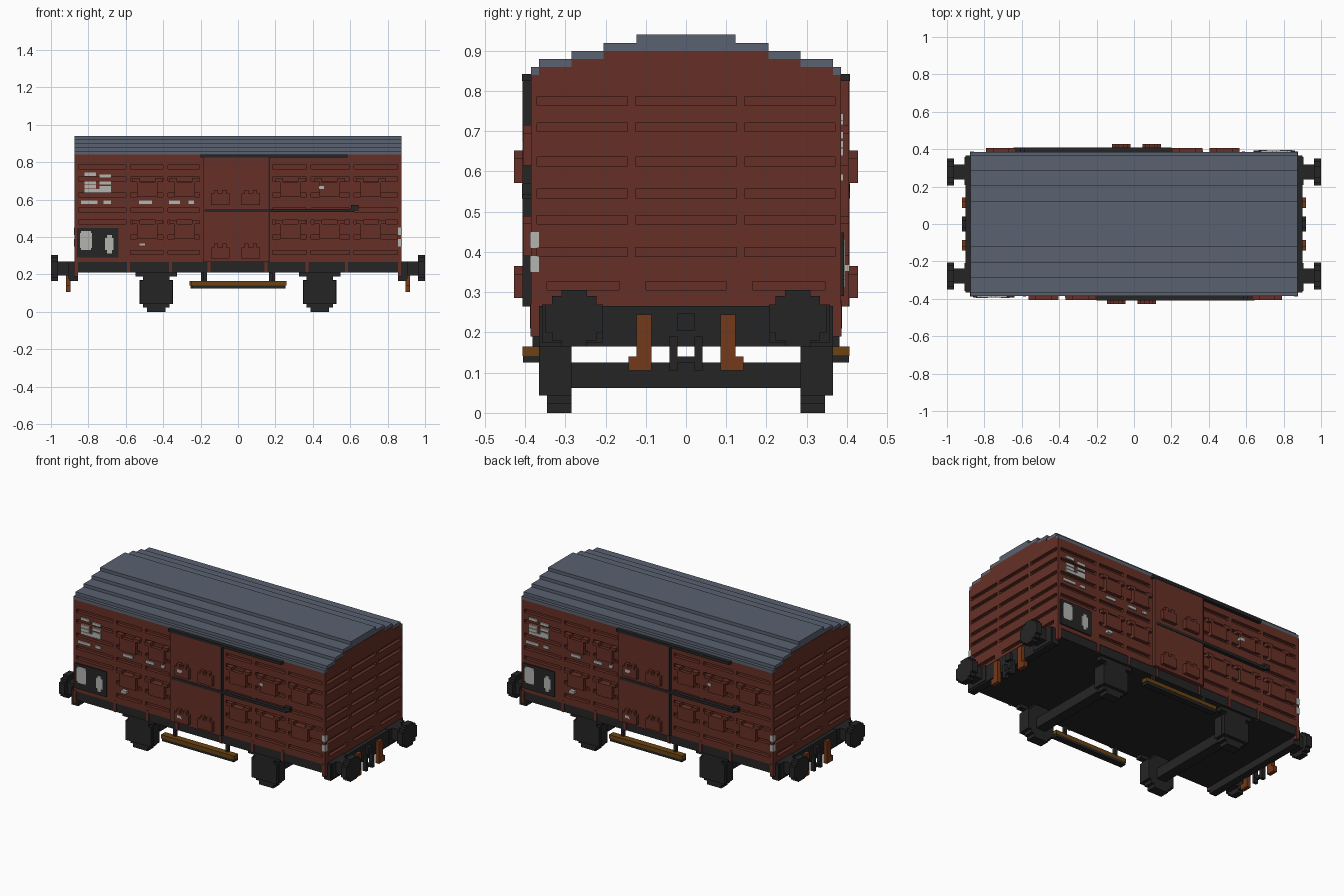
import bpy, bmesh
from mathutils import Vector

cube = bpy.data.objects.get("Cube")
if cube:
    bpy.data.objects.remove(cube)


def material(name, *srgb):
    m = bpy.data.materials.new(name)
    lin = [((c / 255 + 0.055) / 1.055) ** 2.4 for c in srgb]
    m.diffuse_color = (*lin, 1)
    m.use_nodes = True
    shader = m.node_tree.nodes["Principled BSDF"]
    shader.inputs["Base Color"].default_value = (*lin, 1)
    shader.inputs["Roughness"].default_value = 0.9
    return m


rust = material("rust_red", 102, 48, 38)
black = material("soft_black", 37, 37, 37)
slate = material("slate_grey", 90, 98, 112)
white = material("marking_white", 180, 180, 176)
wood = material("wood_brown", 108, 68, 18)
copper = material("hose_orange", 116, 56, 26)

ONCE = [(1, 1)]
TURN = [(1, 1), (-1, -1)]
QUAD = [(1, 1), (-1, -1), (1, -1), (-1, 1)]


def part(name, mat, boxes, copies=TURN):
    """One object from boxes (x0, x1, y0, y1, z0, z1), repeated by x/y signs."""
    bm = bmesh.new()
    for sx, sy in copies:
        for x0, x1, y0, y1, z0, z1 in boxes:
            made = bmesh.ops.create_cube(bm, size=1)["verts"]
            mid = Vector((sx * (x0 + x1) / 2, sy * (y0 + y1) / 2, (z0 + z1) / 2))
            size = Vector((x1 - x0, y1 - y0, z1 - z0))
            for v in made:
                v.co = v.co * size + mid
    mesh = bpy.data.meshes.new(name)
    bm.to_mesh(mesh)
    bm.free()
    mesh.materials.append(mat)
    ob = bpy.data.objects.new(name, mesh)
    bpy.context.collection.objects.link(ob)
    return ob


def extrude_x(name, mat, half, length):
    """Mirror a half profile of (y, z) points and extrude it along x."""
    outline = half + [(-y, z) for y, z in reversed(half)]
    bm = bmesh.new()
    face = bm.faces.new([bm.verts.new((-length, y, z)) for y, z in outline])
    out = bmesh.ops.extrude_face_region(bm, geom=[face])["geom"]
    for v in out:
        if isinstance(v, bmesh.types.BMVert):
            v.co.x = length
    bmesh.ops.recalc_face_normals(bm, faces=bm.faces)
    mesh = bpy.data.meshes.new(name)
    bm.to_mesh(mesh)
    bm.free()
    mesh.materials.append(mat)
    ob = bpy.data.objects.new(name, mesh)
    bpy.context.collection.objects.link(ob)
    return ob


L, W, V = 0.875, 0.385, 0.02     # body half length, half width, step size

# Body with a stepped top
steps = [(W, 0.84), (0.365, 0.86), (0.285, 0.88), (0.205, 0.9)]
profile = [(W, 0.265)]
for i, (y, z) in enumerate(steps):
    if i:
        profile.append((y, steps[i - 1][1]))
    profile.append((y, z))
body = extrude_x("body", rust, profile, L)

# Recessed plank gaps on ends and sides
rows = [0.775, 0.71, 0.625, 0.545, 0.48, 0.4]
slots = []
for z in rows:
    for y0, y1 in [(-0.37, -0.145), (-0.125, 0.125), (0.145, 0.37)]:
        slots.append((L - V, L + V, y0, y1, z - 0.011, z + 0.011))
for y0, y1 in [(-0.345, -0.165), (-0.1, 0.1), (0.165, 0.345)]:
    slots.append((L - V, L + V, y0, y1, 0.305, 0.327))
panels = [(-0.852, -0.6), (-0.575, -0.4), (-0.375, -0.205),
          (0.185, 0.365), (0.39, 0.595), (0.62, 0.852)]
for z in rows + [0.318]:
    for x0, x1 in panels:
        if x0 < -0.8 and z < 0.45:
            continue
        slots.append((x0, x1, -W - V, -W + V, z - 0.011, z + 0.011))
cutter = part("plank_gap_cutter", rust, slots)
cutter.hide_render = True
cutter.hide_viewport = True
cut = body.modifiers.new("plank_gaps", "BOOLEAN")
cut.operation = "DIFFERENCE"
cut.solver = "EXACT"
cut.object = cutter

# Stepped roof
part("roof", slate,
     [(-L + 0.002, L - 0.002, -y, y, z, z + V) for y, z in steps]
     + [(-L + 0.002, L - 0.002, -0.123, 0.123, 0.91, 0.94)], ONCE)

# Side brackets bridging the planks
brackets = []
for cx in (-0.485, -0.285, 0.28, 0.49, 0.71):
    for z in (0.625, 0.4):
        brackets.append((cx - 0.055, cx + 0.055, -W - V, -W + V, z - 0.01, z + 0.07))
        for s in (-1, 1):
            x = cx + s * 0.06
            brackets.append((x - V, x + V, -W - V, -W + V, z + 0.07, z + 0.09))
part("side_brackets", rust, brackets)

# Sliding doors, their handles and rails
part("sliding_door", rust, [(-0.188, 0.165, -W - V, -W + V, 0.265, 0.825)])
bumps = []
for cx in (-0.095, 0.068):
    for z in (0.572, 0.285):
        bumps.append((cx - 0.05, cx + 0.05, -0.427, -W, z, z + 0.06))
        for s in (-1, 1):
            x = cx + s * 0.022
            bumps.append((x - 0.011, x + 0.011, -0.427, -W, z + 0.06, z + 0.08))
part("door_bumps", rust, bumps)
part("door_seam", black, [(0.163, 0.169, -0.407, -W, 0.265, 0.825)])
part("door_rails", black, [(-0.2, 0.585, -0.408, -W, 0.825, 0.842),
                           (-0.178, 0.62, -0.408, -W, 0.533, 0.55),
                           (0.605, 0.645, -0.408, -W, 0.543, 0.57)])

# Notice board and white markings
part("notice_board", black, [(-0.86, -0.64, -W - 0.008, -W, 0.29, 0.448)])
part("notice_papers", white, [(-0.84, -0.785, -0.395, -W, 0.33, 0.432),
                              (-0.845, -0.78, -0.395, -W, 0.34, 0.422),
                              (-0.71, -0.665, -0.395, -W, 0.33, 0.395),
                              (-0.7, -0.675, -0.395, -W, 0.312, 0.41)])


def mark(x, z, w, depth, h=0.018):
    return (x, x + w, -depth - 0.002, -W, z - h / 2, z + h / 2)


flat, proud, door = W + 0.005, W + V, W + 2 * V
marks = [mark(-0.82, z, 0.06, flat) for z in (0.735, 0.69, 0.668)]
marks += [mark(-0.74, z, 0.06, flat) for z in (0.725, 0.69, 0.665)]
marks += [mark(-0.82, 0.648, 0.14, flat), mark(-0.84, 0.585, 0.09, flat),
          mark(-0.72, 0.585, 0.04, flat), mark(-0.53, 0.585, 0.07, flat),
          mark(-0.37, 0.585, 0.06, flat), mark(-0.265, 0.585, 0.03, flat),
          mark(0.43, 0.665, 0.03, proud), mark(-0.53, 0.36, 0.035, proud),
          mark(-0.125, 0.608, 0.035, door), mark(-0.125, 0.32, 0.04, door)]
part("white_markings", white, marks)
part("corner_markings", white,
     [(L - V, L + 0.003, -W - 0.003, -W + V, z - V, z + V) for z in (0.43, 0.37)])

# Chassis, end beams and small posts
part("underframe", black, [(-L, L, -W + 0.003, W - 0.003, 0.21, 0.268)], ONCE)
part("end_beam", black, [(L - V, 0.9, -0.365, 0.365, 0.165, 0.266)])
part("frame_posts", rust,
     [(x - 0.008, x + 0.008, -W - 0.003, -W + V, 0.21, 0.28)
      for x in (-0.585, -0.36, -0.155, 0.15, 0.37, 0.58)])
part("corner_posts", rust, [(L - V, L + 0.002, W - V, W + 0.002, 0.19, 0.27)], QUAD)

# Buffers with stepped round heads
c, z = 0.278, 0.235
part("buffers", black,
     [(L, 0.97, c - 0.04, c + 0.04, z - 0.04, z + 0.035),
      (L, 0.905, c - 0.07, c + 0.08, z - 0.06, z + 0.035)]
     + [(0.962, 1, c - a, c + a, z - b, z + b)
        for a, b in [(0.072, 0.035), (0.055, 0.055), (0.032, 0.07)]], QUAD)

# Coupling hook and brake hoses
part("coupling", black,
     [(0.9, 0.92, -0.021, 0.021, 0.205, 0.247),
      (0.9, 0.92, -0.021, 0.021, 0.125, 0.14)]
     + [(0.895, 0.92, s * 0.031 - 0.01, s * 0.031 + 0.01, 0.105, 0.19)
        for s in (-1, 1)])
part("brake_hoses", copper, [(0.895, 0.92, 0.086, 0.123, 0.105, 0.245),
                             (0.895, 0.92, 0.105, 0.143, 0.105, 0.14)], QUAD)

# Wheels, axle boxes, springs and axles
ax = 0.437
part("wheels", black,
     [(ax - w, ax + w, 0.285, 0.345, z0, z1)
      for w, z0, z1 in [(0.05, 0, 0.21), (0.07, 0.022, 0.19), (0.09, 0.043, 0.17)]], QUAD)
part("axle_boxes", black, [(ax - 0.087, ax + 0.087, 0.34, 0.366, 0.043, 0.168),
                           (ax - 0.07, ax + 0.07, 0.34, 0.366, 0.168, 0.215),
                           (ax - 0.11, ax + 0.11, 0.33, 0.366, 0.188, 0.215)], QUAD)
part("axles", black, [(ax - 0.032, ax + 0.032, -0.3, 0.3, 0.062, 0.125)])

# Step boards below the doors
part("step_board", wood, [(-0.25, 0.258, -0.407, -0.366, 0.142, 0.165)])
part("step_board_base", black, [(-0.245, 0.255, -0.405, -0.366, 0.125, 0.142)])
part("step_hangers", black,
     [(x - 0.009, x + 0.009, -0.382, -0.364, 0.16, 0.215) for x in (-0.175, 0.19)])
